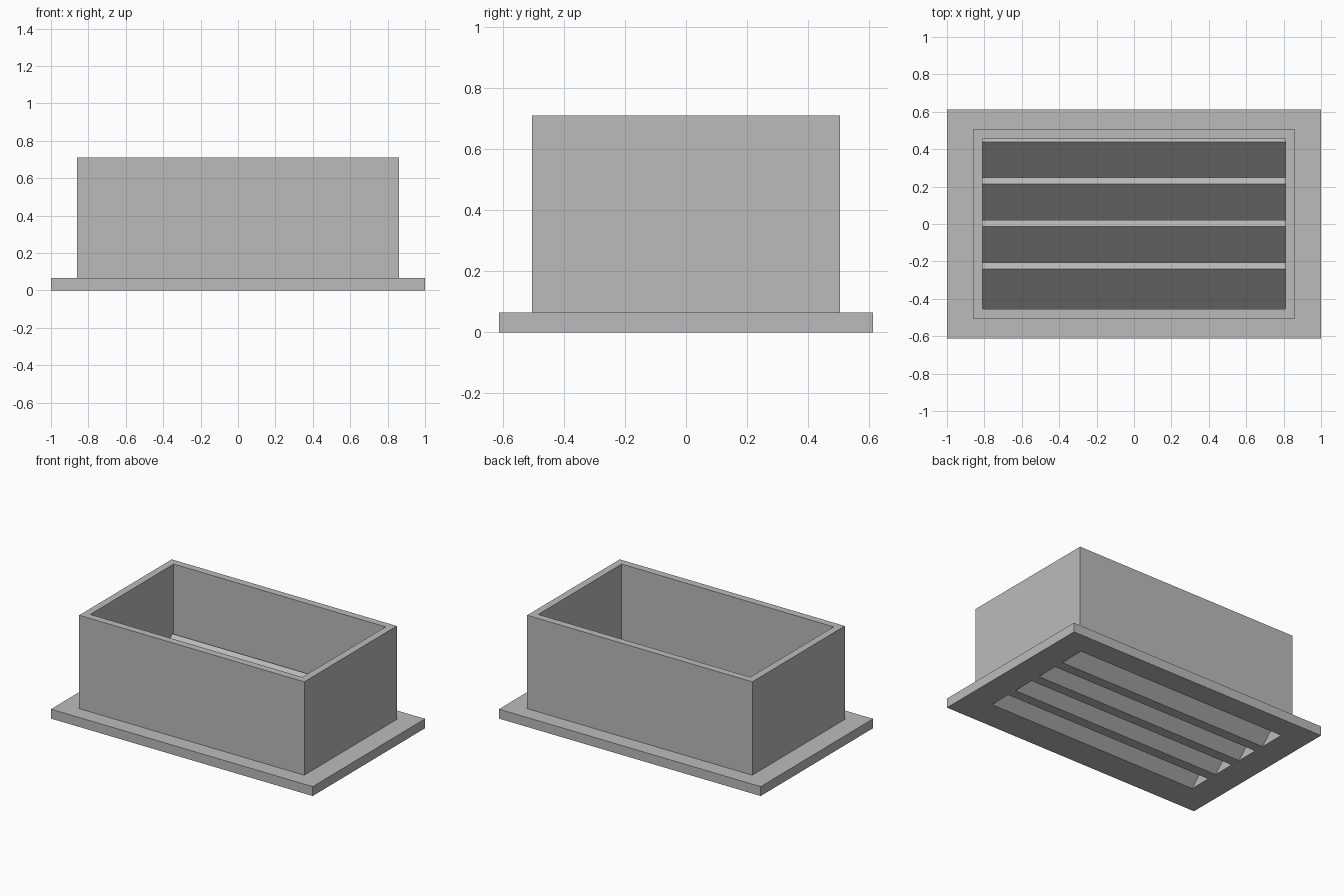
import bpy
import bmesh

cube = bpy.data.objects.get("Cube")
if cube:
    bpy.data.objects.remove(cube, do_unlink=True)

grey = bpy.data.materials.new("plain grey")
grey.use_nodes = True
COLOUR = (0.5, 0.5, 0.5, 1)
grey.diffuse_color = COLOUR
grey.node_tree.nodes["Principled BSDF"].inputs["Base Color"].default_value = COLOUR

INNER_X, INNER_Y = 0.81, 0.455
WALL = 0.05
FLANGE_TOP, DUCT_TOP = 0.065, 0.71


def finish(name, bm):
    bmesh.ops.recalc_face_normals(bm, faces=bm.faces)
    mesh = bpy.data.meshes.new(name)
    bm.to_mesh(mesh)
    bm.free()
    mesh.materials.append(grey)
    obj = bpy.data.objects.new(name, mesh)
    bpy.context.collection.objects.link(obj)
    return obj


def ring(bm, x, y, z):
    return [bm.verts.new((sx * x, sy * y, z))
            for sx, sy in ((-1, -1), (1, -1), (1, 1), (-1, 1))]


# Flange and duct: nested rectangles bridged into one hollow shell
bm = bmesh.new()
duct_x, duct_y = INNER_X + WALL, INNER_Y + WALL
rings = [ring(bm, *size) for size in (
    (INNER_X, INNER_Y, 0), (1, 0.613, 0), (1, 0.613, FLANGE_TOP),
    (duct_x, duct_y, FLANGE_TOP), (duct_x, duct_y, DUCT_TOP),
    (INNER_X, INNER_Y, DUCT_TOP))]
for a, b in zip(rings, rings[1:] + rings[:1]):
    for i in range(4):
        j = (i + 1) % 4
        bm.faces.new((a[i], a[j], b[j], b[i]))
finish("flanged_duct", bm)

# Louvre slats: 45 degree blades cut flush at the bottom and at the duct walls
PITCH, RISE, EDGE = 0.2265, 0.235, 0.035
for n in range(4):
    top_y = -0.24 + n * PITCH
    low_y = top_y - RISE
    profile = ((low_y, 0), (low_y + 2 * EDGE, 0),
               (top_y + EDGE, RISE - EDGE), (top_y, RISE))
    bm = bmesh.new()
    face = bm.faces.new([bm.verts.new((-INNER_X, y, z)) for y, z in profile])
    side = bmesh.ops.extrude_face_region(bm, geom=[face])["geom"]
    bmesh.ops.translate(bm, vec=(2 * INNER_X, 0, 0),
                        verts=[v for v in side if isinstance(v, bmesh.types.BMVert)])
    for sign in (-1, 1):
        cut = bmesh.ops.bisect_plane(
            bm, geom=bm.verts[:] + bm.edges[:] + bm.faces[:],
            plane_co=(0, sign * INNER_Y, 0), plane_no=(0, sign, 0), clear_outer=True)
        edges = [e for e in cut["geom_cut"] if isinstance(e, bmesh.types.BMEdge)]
        if edges:
            bmesh.ops.holes_fill(bm, edges=edges)
    finish(f"louvre_slat_{n + 1}", bm)
